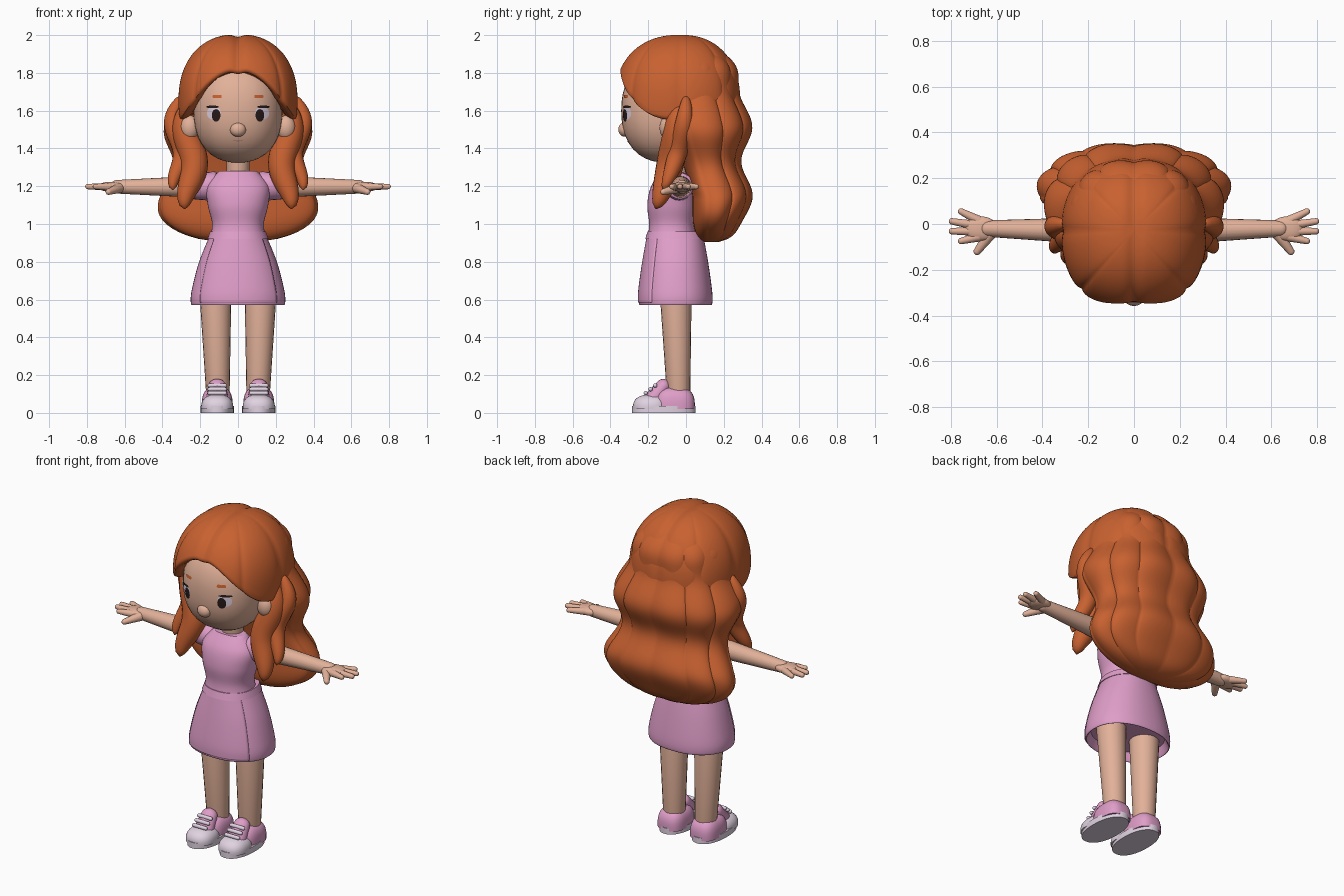
import bpy, bmesh, math
from math import sin, cos, pi, exp, sqrt
from mathutils import Vector

cube = bpy.data.objects.get("Cube")
if cube:
    bpy.data.objects.remove(cube, do_unlink=True)


def material(name, red, green, blue):
    mat = bpy.data.materials.new(name)
    mat.use_nodes = True
    mat.diffuse_color = (red, green, blue, 1)
    mat.node_tree.nodes["Principled BSDF"].inputs["Base Color"].default_value = (red, green, blue, 1)
    return mat


HAIR = material("copper hair", .58, .12, .03)
SKIN = material("skin", .76, .44, .32)
PINK = material("dress pink", .74, .34, .58)
PALE = material("pale lavender", .75, .65, .76)
DARK = material("dark brown", .02, .01, .01)
LIP = material("lip", .5, .22, .16)


def finish(name, bm, mat):
    bmesh.ops.recalc_face_normals(bm, faces=bm.faces)
    mesh = bpy.data.meshes.new(name)
    bm.to_mesh(mesh)
    bm.free()
    mesh.materials.append(mat)
    mesh.shade_smooth()
    mesh.set_sharp_from_angle(angle=math.radians(50))
    part = bpy.data.objects.new(name, mesh)
    bpy.context.collection.objects.link(part)
    return part


def bridge(name, rings, mat, closed=True):
    """Join equally sized point rings with quads; closed rings get end caps."""
    bm = bmesh.new()
    loops = [[bm.verts.new(point) for point in ring] for ring in rings]
    count = len(loops[0])
    for low, high in zip(loops, loops[1:]):
        for i in range(count if closed else count - 1):
            j = (i + 1) % count
            bm.faces.new((low[i], low[j], high[j], high[i]))
    if closed:
        bm.faces.new(loops[0])
        bm.faces.new(loops[-1])
    return finish(name, bm, mat)


def circle(count):
    return [2 * pi * i / count for i in range(count)]


def power(value, exponent):
    return math.copysign(abs(value) ** exponent, value)


def spline(keys, steps):
    """Smooth curve through tuples of any length."""
    curve = []
    for i in range(len(keys) - 1):
        around = keys[max(i - 1, 0)], keys[i], keys[i + 1], keys[min(i + 2, len(keys) - 1)]
        for s in range(steps):
            t = s / steps
            curve.append([b + t / 2 * (c - a + t * (2 * a - 5 * b + 4 * c - d + t * (3 * (b - c) + d - a)))
                          for a, b, c, d in zip(*around)])
    return curve + [keys[-1]]


def loft(name, keys, mat, cx, cy, angles=None):
    """Stack rounded sections given as (height, half width, half depth)."""
    rings = [[(cx + width * power(cos(a), .9), cy + depth * power(sin(a), .9), z) for a in angles or circle(48)]
             for z, width, depth in spline(keys, 6)]
    return bridge(name, rings, mat, not angles)


def sweep(name, path, mat, flat=1):
    """Sweep a round section along (centre, radius) pairs."""
    rings = []
    for i, (centre, radius) in enumerate(path):
        along = (path[min(i + 1, len(path) - 1)][0] - path[max(i - 1, 0)][0]).normalized()
        u = along.cross(Vector((0, 1, 0))).normalized()
        v = along.cross(u)
        rings.append([centre + radius * (u * cos(a) * flat + v * sin(a)) for a in circle(20)])
    return bridge(name, rings, mat)


def limb(name, start, end, r_start, r_end, mat, side=1, flat=1, bulge=1):
    """Tapered capsule; side mirrors it in x, bulge sets how far the ends swell."""
    start, end = (Vector((side * p[0], p[1], p[2])) for p in (start, end))
    along = (end - start).normalized() * bulge
    ends = [pi / 2 * i / 6 for i in range(7)]
    path = [(start - along * r_start * cos(q), max(r_start * sin(q), .001)) for q in ends]
    path += [(end + along * r_end * sin(q), max(r_end * cos(q), .001)) for q in ends]
    return sweep(name, path, mat, flat)


def lock(name, x, y, bottom, radius, side):
    """Loose wavy lock hanging from the crown."""
    path = []
    for i in range(31):
        t = i / 30
        centre = Vector((side * (x + .026 * sin(9 * t - .8)), y - .12 * t * t, 1.68 + (bottom - 1.68) * t))
        path.append((centre, radius * max(sin(pi * t), .001) ** .45))
    return sweep(name, path, HAIR)


def blob(name, centre, radii, mat, square=2):
    """Squared-off ellipsoid, cut flat where it would pass through the shoe soles."""
    bm = bmesh.new()
    bmesh.ops.create_uvsphere(bm, u_segments=32, v_segments=20, radius=1)
    for v in bm.verts:
        k = sum(abs(q) ** square for q in v.co) ** (-1 / square)
        v.co = [c + r * k * q for c, r, q in zip(centre, radii, v.co)]
        v.co.z = max(v.co.z, .02)
    return finish(name, bm, mat)


HEAD, HEAD_SIZE, HEAD_SQUARE = (0, -.103, 1.6), (.235, .24, .275), 2.3


def plate(name, x, z, width, height, mat, layer=1, square=2):
    """Thin patch that follows the face; higher layers lie on top."""
    rings = []
    for k in (1, .6, .2):
        ring = []
        for a in circle(24):
            px, pz = x + width * k * power(cos(a), 2 / square), z + height * k * power(sin(a), 2 / square)
            rest = 1 - abs(px / HEAD_SIZE[0]) ** HEAD_SQUARE - abs((pz - HEAD[2]) / HEAD_SIZE[2]) ** HEAD_SQUARE
            ring.append((px, HEAD[1] - HEAD_SIZE[1] * rest ** (1 / HEAD_SQUARE) - .002 * layer, pz))
        rings.append(ring)
    bridge(name, rings, mat)


# Head
blob("head", HEAD, HEAD_SIZE, SKIN, HEAD_SQUARE)
blob("nose", (0, -.325, 1.5), (.042, .033, .038), SKIN)
limb("neck", (0, -.05, 1.25), (0, -.06, 1.4), .062, .06, SKIN)
plate("mouth", 0, 1.44, .028, .002, LIP)

for s, side in ((1, "left_"), (-1, "right_")):
    # Face
    blob(side + "ear", (s * .255, -.095, 1.51), (.05, .045, .065), SKIN)
    plate(side + "eye_white", s * .128, 1.587, .037, .036, PALE)
    plate(side + "iris", s * .116, 1.575, .023, .033, DARK, 2)
    plate(side + "lashes", s * .135, 1.62, .034, .007, DARK, 3)
    plate(side + "eyebrow", s * .11, 1.675, .024, .009, HAIR, 1, 5)

    # Arm and hand
    limb(side + "arm", (.17, -.03, 1.197), (.64, -.02, 1.197), .06, .036, SKIN, s)
    limb(side + "sleeve", (.12, -.04, 1.2), (.23, -.03, 1.2), .078, .07, PINK, s, bulge=.2)
    blob(side + "palm", (s * .67, -.02, 1.197), (.068, .053, .026), SKIN, 2.3)
    for finger in range(4):
        spread = finger - 1.5
        limb(f"{side}finger_{finger}", (.68, -.02 - .024 * spread, 1.197),
             (.8 - .02 * spread ** 2, -.01 - .043 * spread, 1.198), .021, .014, SKIN, s)
    limb(side + "thumb", (.63, -.045, 1.19), (.685, -.12, 1.17), .027, .016, SKIN, s)

    # Leg and shoe
    limb(side + "leg", (.12, -.055, .65), (.107, -.04, .12), .085, .063, SKIN, s)
    loft(side + "sole", [(0, .088, .168), (.036, .088, .168)], PALE, s * .11, -.117)
    blob(side + "shoe", (s * .11, -.06, .03), (.082, .107, .106), PINK, 3)
    blob(side + "toe_cap", (s * .11, -.185, .03), (.085, .096, .068), PALE, 2.4)
    limb(side + "tongue", (.11, -.18, .06), (.11, -.12, .14), .052, .04, PINK, s, 1.2)
    for row in range(3):
        y, z = -.213 + .025 * row, .105 + .02 * row
        limb(f"{side}lace_{row}", (.07, y, z), (.15, y, z), .011, .011, PALE, s)

    # Locks beside the face
    lock(side + "front_lock", .257, -.04, 1.08, .074, s)
    lock(side + "outer_lock", .32, 0, 1.18, .052, s)

# Dress
loft("bodice", [(.92, .15, .13), (1, .137, .12), (1.1, .16, .13), (1.2, .165, .11), (1.28, .1, .055)],
     PINK, 0, -.075)
SKIRT = [(.95, .145, .145), (.8, .206, .172), (.65, .245, .193), (.585, .25, .195)]
loft("skirt", SKIRT + [(.572, .24, .185), (.62, .22, .165)], PINK, 0, -.055)
front = [pi * (1.22 + .57 * i / 24) for i in range(25)]
panel = loft("skirt_wrap_panel", SKIRT, PINK, 0, -.055, front)
solid = panel.modifiers.new("thickness", "SOLIDIFY")
solid.thickness, solid.offset = .01, 0
loft("waistband", [(.92, .162, .158), (.96, .148, .146)], PINK, 0, -.058)

# Long back hair: two waves down its length, scalloped around into locks
rings = []
for j in range(61):
    z = .905 + 1.03 * j / 60
    fade = sqrt(1 - max(0, (1.08 - z) / .18, (z - 1.6) / .37 * .999) ** (3 if z < 1.3 else 2))
    width = fade * (.485 - .08 * z + .035 * cos(5 * pi * (z - 1.1)))
    middle = max(0, min(.12, .3 * (1.55 - z)))
    back = fade * (.327 + .03 * cos(5.5 * pi * (z - 1.15)) - middle)
    ring = []
    for a in circle(240):
        behind = a < pi
        swell = .95 + .05 * abs(sin(6 * a)) ** .7 if behind else .95
        depth = back if behind else .09 * fade
        ring.append((width * swell * power(cos(a), .85), middle + depth * swell * power(sin(a), .85), z))
    rings.append(ring)
bridge("back_hair", rings, HAIR)

# Parted crown hair: rings from the top to the hairline, then a rounded lip
ROWS, LIP_ROWS, SQUARE = 22, 4, 2.25
rings = []
for j in range(ROWS + LIP_ROWS + 1):
    turn = max(j - ROWS, 0) / LIP_ROWS * pi / 2
    ring = []
    for a in circle(160):
        around = min(a, 2 * pi - a)                  # zero faces the front
        hairline = 1.57 + .26 * (.5 + .5 * cos(min(2 * around, pi))) ** 1.3
        low = math.asin(power((hairline - 1.65) / .36, SQUARE / 2))
        lift = pi / 2 + (low - pi / 2) * min((j + .3) / ROWS, 1)
        parting = .03 * (1 - abs(sin(4 * a))) ** 4
        reach = (.82 + .18 * cos(turn) - parting) * cos(lift) ** (2 / SQUARE)
        x = .318 * reach * power(sin(a), .87)
        y = -.03 - (.352 if cos(a) > 0 else .32) * reach * power(cos(a), .87)
        z = 1.65 + .355 * power(sin(lift), 2 / SQUARE) - .02 * sin(2 * turn)
        ring.append((x, y, z - .014 * exp(-(x / .03) ** 2)))
    rings.append(ring)
bridge("crown_hair", rings, HAIR)
